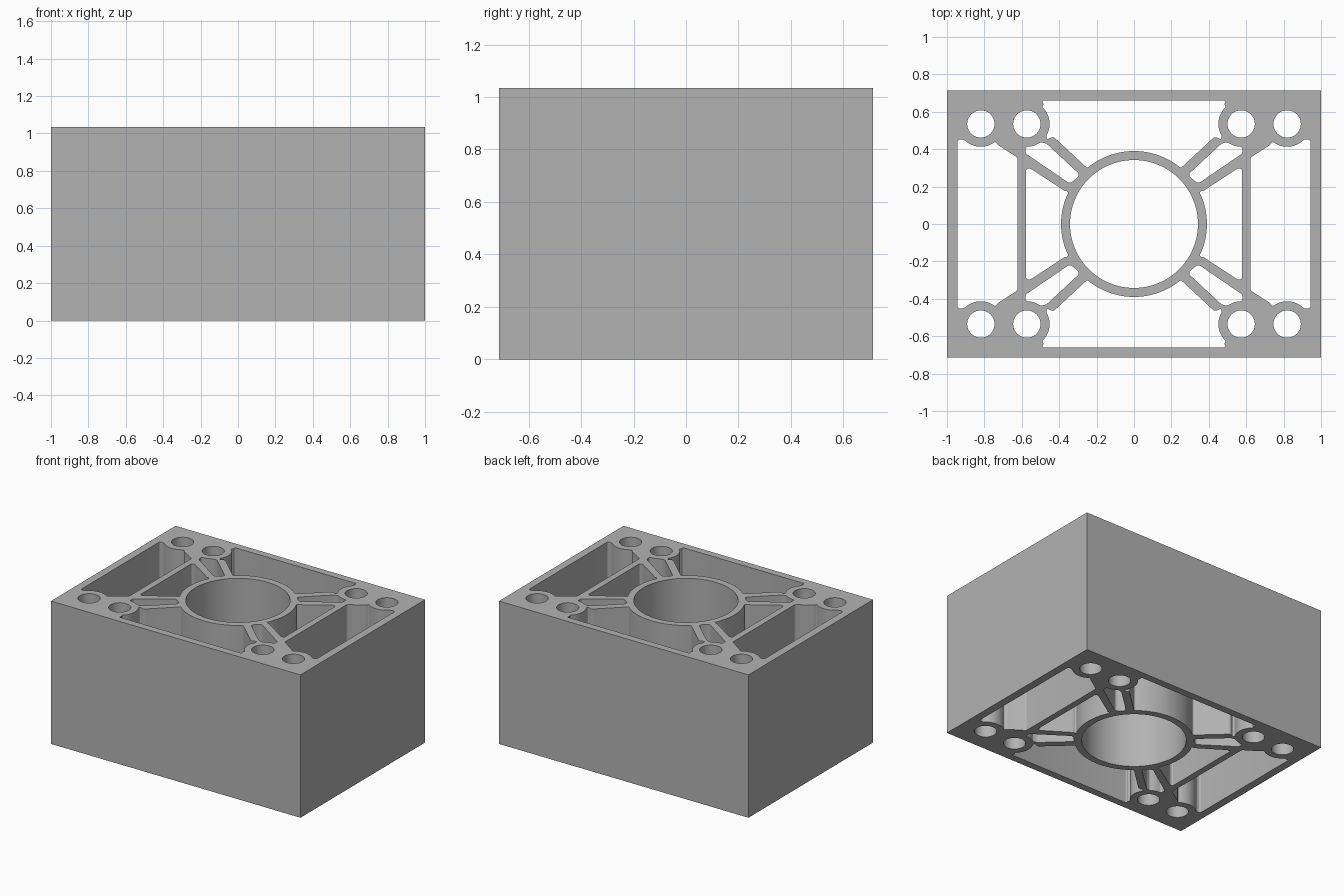
import bpy, bmesh
from math import cos, sin, radians, tan, pi
from mathutils import Vector

if "Cube" in bpy.data.objects:
    bpy.data.objects.remove(bpy.data.objects["Cube"])

HALF_X, HALF_Y, HEIGHT = 1.0, 0.713, 1.035
RING_IN, RING_OUT = 0.342, 0.39
HOLE_R, BOSS_R = 0.073, 0.122
INNER, OUTER = (0.573, 0.535), (0.819, 0.535)   # bolt hole centres


def arc(c, r, a0, a1, n):
    """Points on an arc, as (x, y, corner radius 0)."""
    angles = [radians(a0 + (a1 - a0) * i / n) for i in range(n + 1)]
    return [(c[0] + r * cos(a), c[1] + r * sin(a), 0) for a in angles]


def rounded(points, n=6):
    """Closed outline with every corner that has a radius filleted."""
    out = []
    for i, (x, y, r) in enumerate(points):
        p = Vector((x, y))
        if r == 0:
            out.append(p)
            continue
        q, s = Vector(points[i - 1][:2]), Vector(points[(i + 1) % len(points)][:2])
        u, v = (q - p).normalized(), (s - p).normalized()
        half = u.angle(v) / 2
        trim = min(r / tan(half), 0.48 * (q - p).length, 0.48 * (s - p).length)
        r = trim * tan(half)
        centre = p + (u + v).normalized() * (r / sin(half))
        a, b = p + u * trim - centre, p + v * trim - centre
        sweep = a.angle_signed(b)
        for k in range(n + 1):
            t = -sweep * k / n
            out.append(centre + Vector((a.x * cos(t) - a.y * sin(t),
                                        a.x * sin(t) + a.y * cos(t))))
    return out


def flip(points, sx, sy):
    return [(x * sx, y * sy, r) for x, y, r in points]


def circle(c, r, n):
    return [Vector((x, y)) for x, y, _ in arc(c, r, 0, 360, n)[:-1]]


# Front and back pockets: right half, from ring up to the wall
long_half = (arc((0, 0), RING_OUT, 90, 53, 14)[1:]
             + [(0.25, 0.299, 0.012), (0.432, 0.468, 0.02), (0.468, 0.45, 0.016)]
             + arc(INNER, BOSS_R, 211, 132, 12)
             + [(0.483, 0.638, 0.02), (0.492, 0.66, 0.018)])
# Pockets beside the ring: upper half
side_half = (arc((0, 0), RING_OUT, 0, 22, 9)[1:]
             + [(0.348, 0.173, 0.02), (0.372, 0.178, 0.02), (0.553, 0.296, 0.02),
                (0.577, 0.296, 0.02)])
# Outer end pockets: upper half
end_half = ([(0.623, 0.355, 0.02), (0.728, 0.423, 0.02), (0.742, 0.44, 0.02)]
            + arc(OUTER, BOSS_R, 238, 312, 12)
            + [(0.915, 0.452, 0.02), (0.943, 0.452, 0.02)])
# Narrow slots between the paired spokes
slot = ([(0.315, 0.238, 0), (0.288, 0.263, 0.02), (0.468, 0.43, 0.02), (0.498, 0.437, 0.02)]
        + arc(INNER, BOSS_R, 238, 268, 6)
        + [(0.579, 0.408, 0.012), (0.579, 0.377, 0.018), (0.343, 0.216, 0.022)])

outlines = [[Vector((sx * HALF_X, sy * HALF_Y))
             for sx, sy in ((-1, -1), (1, -1), (1, 1), (-1, 1))],
            circle((0, 0), RING_IN, 96)]
for s in (1, -1):
    outlines.append(rounded(flip(long_half + flip(long_half, -1, 1)[::-1], 1, s)))
    outlines.append(rounded(flip(side_half + flip(side_half, 1, -1)[::-1], s, 1)))
    outlines.append(rounded(flip(end_half + flip(end_half, 1, -1)[::-1], s, 1)))
    for t in (1, -1):
        outlines.append(rounded(flip(slot, s, t)))
        for hx, hy in (INNER, OUTER):
            outlines.append(circle((s * hx, t * hy), HOLE_R, 40))

# Extrude the whole section into the block
curve = bpy.data.curves.new("block_section", 'CURVE')
curve.dimensions = '2D'
curve.fill_mode = 'BOTH'
curve.extrude = HEIGHT / 2
for pts in outlines:
    spline = curve.splines.new('POLY')
    spline.points.add(len(pts) - 1)
    for sp, p in zip(spline.points, pts):
        sp.co = (p.x, p.y, 0, 1)
    spline.use_cyclic_u = True
block = bpy.data.objects.new("mounting_block", curve)
bpy.context.collection.objects.link(block)
bpy.context.view_layer.objects.active = block
block.select_set(True)
bpy.ops.object.convert(target='MESH')
block = bpy.context.view_layer.objects.active

# Weld caps to walls and stand the block on the floor
bm = bmesh.new()
bm.from_mesh(block.data)
bmesh.ops.remove_doubles(bm, verts=bm.verts, dist=0.0002)
bmesh.ops.recalc_face_normals(bm, faces=bm.faces)
bmesh.ops.translate(bm, verts=bm.verts, vec=(0, 0, HEIGHT / 2))
bm.to_mesh(block.data)
bm.free()
block.name = "mounting_block"

grey = bpy.data.materials.new("plain grey")
grey.diffuse_color = (0.45, 0.45, 0.45, 1)
grey.use_nodes = True
grey.node_tree.nodes["Principled BSDF"].inputs["Base Color"].default_value = grey.diffuse_color
block.data.materials.clear()
block.data.materials.append(grey)
bpy.ops.object.shade_smooth_by_angle(angle=radians(30))
